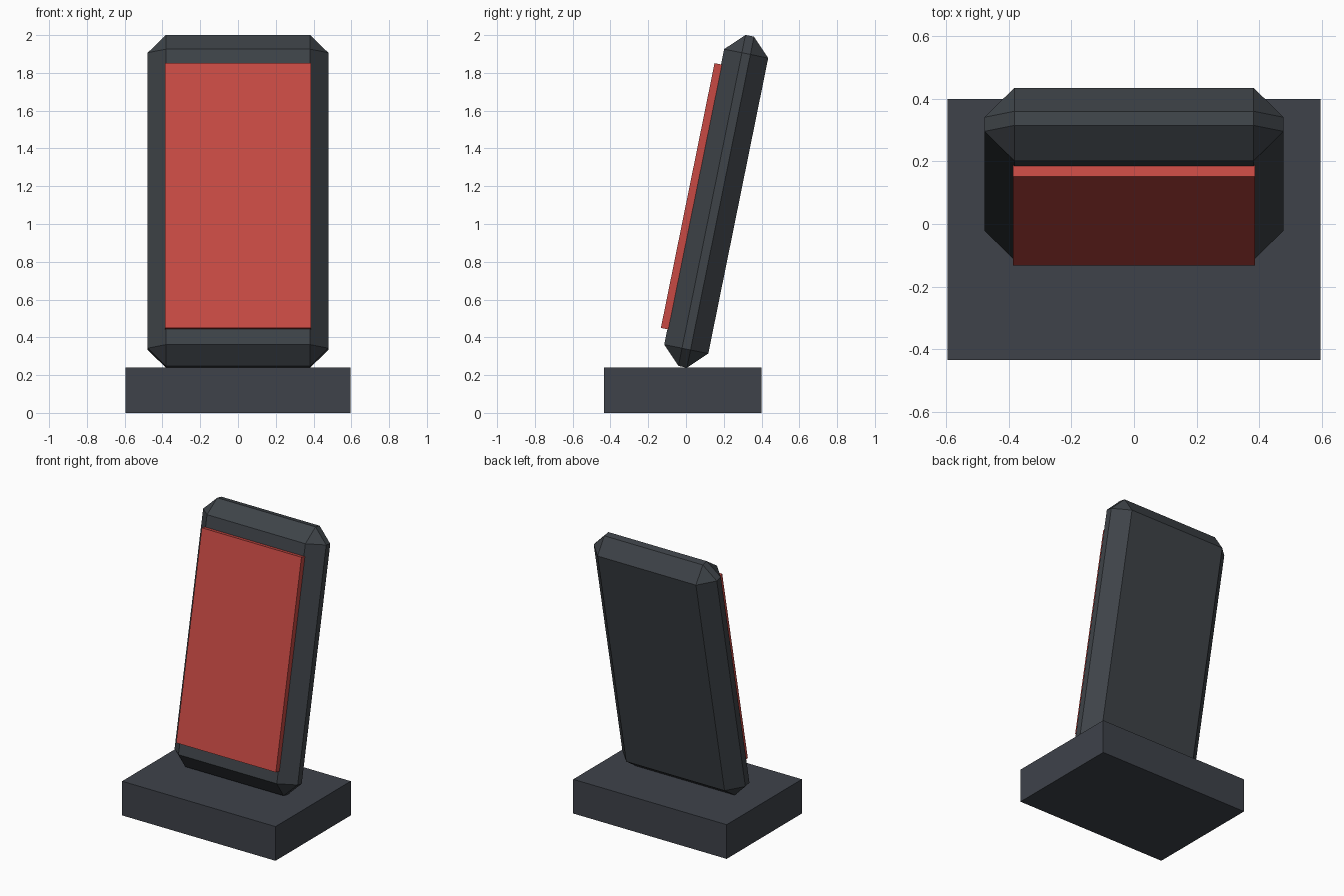
import bpy, bmesh
from mathutils import Matrix

if "Cube" in bpy.data.objects:
    bpy.data.objects.remove(bpy.data.objects["Cube"])

TILT = -0.2                      # backward lean in radians
PIVOT = (0, 0.16, 1.12)          # centre of the leaning slab


def material(name, srgb):
    m = bpy.data.materials.new(name)
    lin = [((c / 255 + 0.055) / 1.055) ** 2.4 for c in srgb]
    m.diffuse_color = (*lin, 1)
    m.use_nodes = True
    m.node_tree.nodes["Principled BSDF"].inputs["Base Color"].default_value = m.diffuse_color
    return m


def box(name, size, centre, mat, chamfer=0, frame=Matrix()):
    bm = bmesh.new()
    bmesh.ops.create_cube(bm, size=1, matrix=Matrix.Translation(centre) @ Matrix.Diagonal((*size, 1)))
    if chamfer:
        bmesh.ops.bevel(bm, geom=bm.edges[:], offset=chamfer, segments=1,
                        affect='EDGES', profile=0.5)
    bm.transform(frame)
    mesh = bpy.data.meshes.new(name)
    bm.to_mesh(mesh)
    bm.free()
    mesh.materials.append(mat)
    obj = bpy.data.objects.new(name, mesh)
    bpy.context.collection.objects.link(obj)
    return obj


slate = material("slate grey", (62, 67, 72))
base_grey = material("base grey", (62, 66, 74))
red = material("screen red", (200, 74, 68))

lean = Matrix.Translation(PIVOT) @ Matrix.Rotation(TILT, 4, 'X')

# Flat block foot
box("base", (1.192, 0.835, 0.24), (0, -0.0175, 0.12), base_grey)
# Leaning chamfered slab
box("body", (0.956, 0.238, 1.788), (0, 0, 0), slate, 0.096, lean)
# Raised front panel, sunk slightly into the slab
box("screen", (0.774, 0.054, 1.43), (0, -0.127, 0), red, 0, lean)
